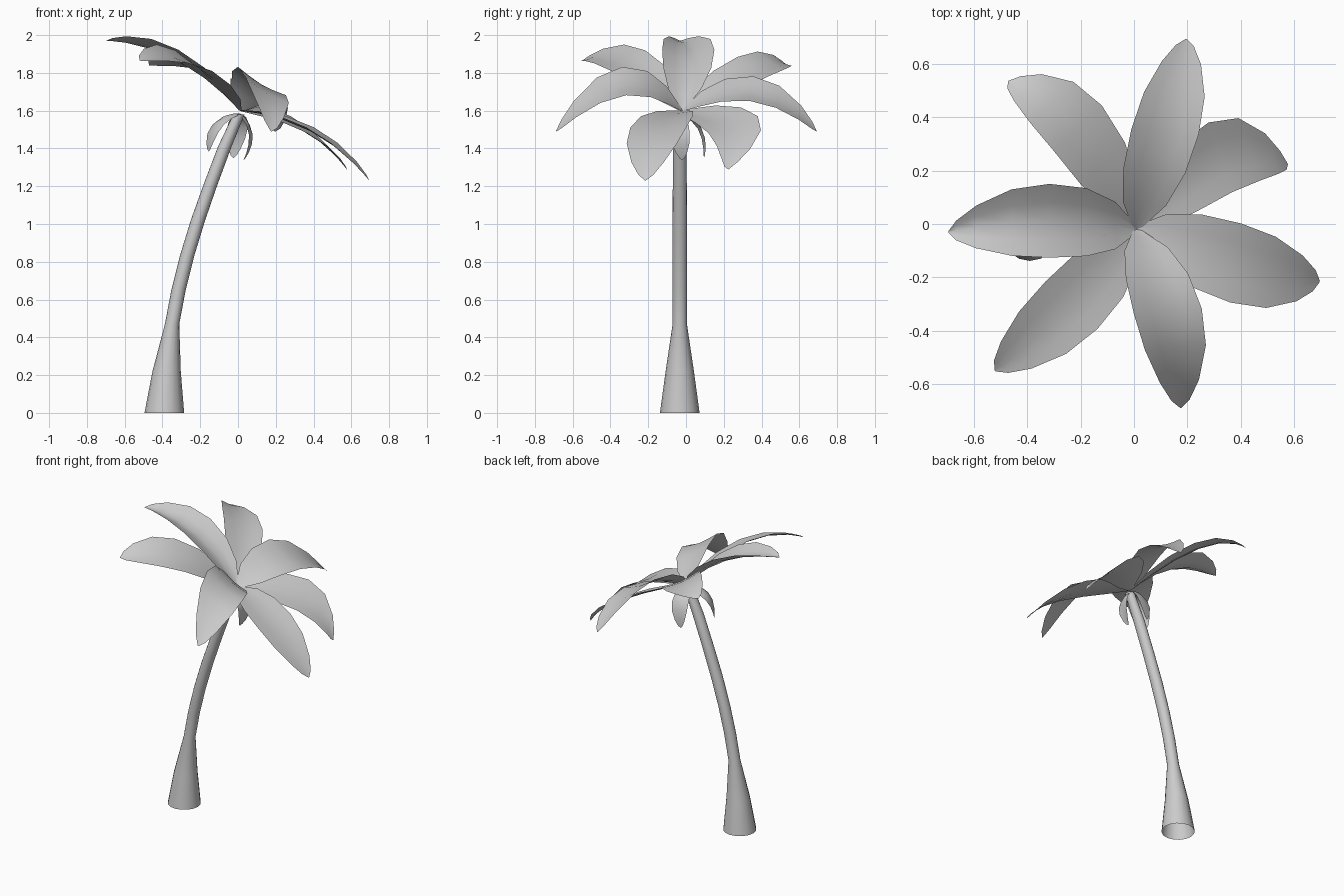
import bpy, bmesh, math
from mathutils import Vector

if "Cube" in bpy.data.objects:
    bpy.data.objects.remove(bpy.data.objects["Cube"])


def finish(bm, name, angle):
    me = bpy.data.meshes.new(name)
    bm.to_mesh(me)
    bm.free()
    ob = bpy.data.objects.new(name, me)
    bpy.context.collection.objects.link(ob)
    bpy.ops.object.select_all(action='DESELECT')
    ob.select_set(True)
    bpy.context.view_layer.objects.active = ob
    bpy.ops.object.shade_smooth_by_angle(angle=math.radians(angle))
    return ob


def bridge(bm, rows, closed=False):
    n = len(rows[0])
    for a, b in zip(rows, rows[1:]):
        for i in range(n if closed else n - 1):
            j = (i + 1) % n
            bm.faces.new((a[i], a[j], b[j], b[i]))


# Trunk: leaning tube, flared and open at the base (x, z, radius)
TRUNK = [(-0.39, 0, 0.105), (-0.378, 0.22, 0.075), (-0.349, 0.47, 0.038),
         (-0.315, 0.65, 0.038), (-0.27, 0.83, 0.038), (-0.212, 1.02, 0.038),
         (-0.145, 1.21, 0.037), (-0.07, 1.41, 0.036), (0.005, 1.58, 0.03)]
bm = bmesh.new()
rings = []
for x, z, r in TRUNK:
    rings.append([bm.verts.new((x + r * math.cos(k * math.tau / 16),
                                -0.033 + r * math.sin(k * math.tau / 16), z))
                  for k in range(16)])
bridge(bm, rings, True)
bm.faces.new(rings[-1])
finish(bm, "trunk", 50)

# Leaf outline: (position along spine, share of full half width)
OUTLINE = [(0, 0.1), (0.12, 0.64), (0.28, 0.92), (0.48, 1), (0.68, 0.9),
           (0.86, 0.58), (0.96, 0.27), (1, 0.02)]


def leaf(name, base, mid, tip, side, lift):
    """Curved leaf through base, mid and tip; edges lifted by lift."""
    base, mid, tip, side = map(Vector, (base, mid, tip, side))
    ctrl = 2 * mid - (base + tip) / 2
    bm = bmesh.new()
    rows = []
    for t, w in OUTLINE:
        p = base * (1 - t) ** 2 + ctrl * 2 * t * (1 - t) + tip * t * t
        rows.append([bm.verts.new(p + side * u * w + Vector((0, 0, lift * w * abs(u) ** 1.5)))
                     for u in (-1, -0.5, 0, 0.5, 1)])
    bridge(bm, rows)
    bmesh.ops.recalc_face_normals(bm, faces=bm.faces)
    if sum(f.normal.z for f in bm.faces) < 0:
        bmesh.ops.reverse_faces(bm, faces=bm.faces)
    return finish(bm, name, 60)


# Large fronds: mid point, tip, half-width vector, edge lift
HUB = (0.01, -0.02, 1.6)
FRONDS = [
    ((-0.33, 0.012, 1.87), (-0.695, -0.03, 1.97), (0, 0.138, 0), 0.06),
    ((-0.22, 0.37, 1.82), (-0.47, 0.535, 1.84), (0.09, 0.085, -0.05), 0.02),
    ((0.12, 0.36, 1.695), (0.195, 0.692, 1.49), (0.126, -0.01, -0.065), 0.02),
    ((0.335, 0.255, 1.5), (0.575, 0.225, 1.29), (-0.045, 0.13, 0.045), 0.02),
    ((0.395, -0.15, 1.485), (0.695, -0.215, 1.23), (0.02, 0.148, 0), 0.02),
    ((0.13, -0.34, 1.735), (0.175, -0.688, 1.49), (0.127, 0.01, -0.075), 0.02),
    ((-0.245, -0.315, 1.85), (-0.52, -0.55, 1.865), (0.098, -0.088, -0.055), 0.02),
]
for i, (mid, tip, side, lift) in enumerate(FRONDS):
    leaf(f"frond_{i + 1}", HUB, mid, tip, side, lift)

# Short leaves hanging under the crown
HANGING = [
    ((-0.11, -0.08, 1.54), (-0.155, -0.09, 1.385), (0.03, -0.055, 0)),
    ((0.068, -0.03, 1.49), (0.03, -0.02, 1.34), (0.01, 0.05, 0)),
    ((-0.005, 0.075, 1.52), (-0.025, 0.095, 1.35), (0.055, 0.01, 0)),
]
for i, (mid, tip, side) in enumerate(HANGING):
    leaf(f"hanging_leaf_{i + 1}", (0.01, -0.03, 1.585), mid, tip, side, -0.02)
